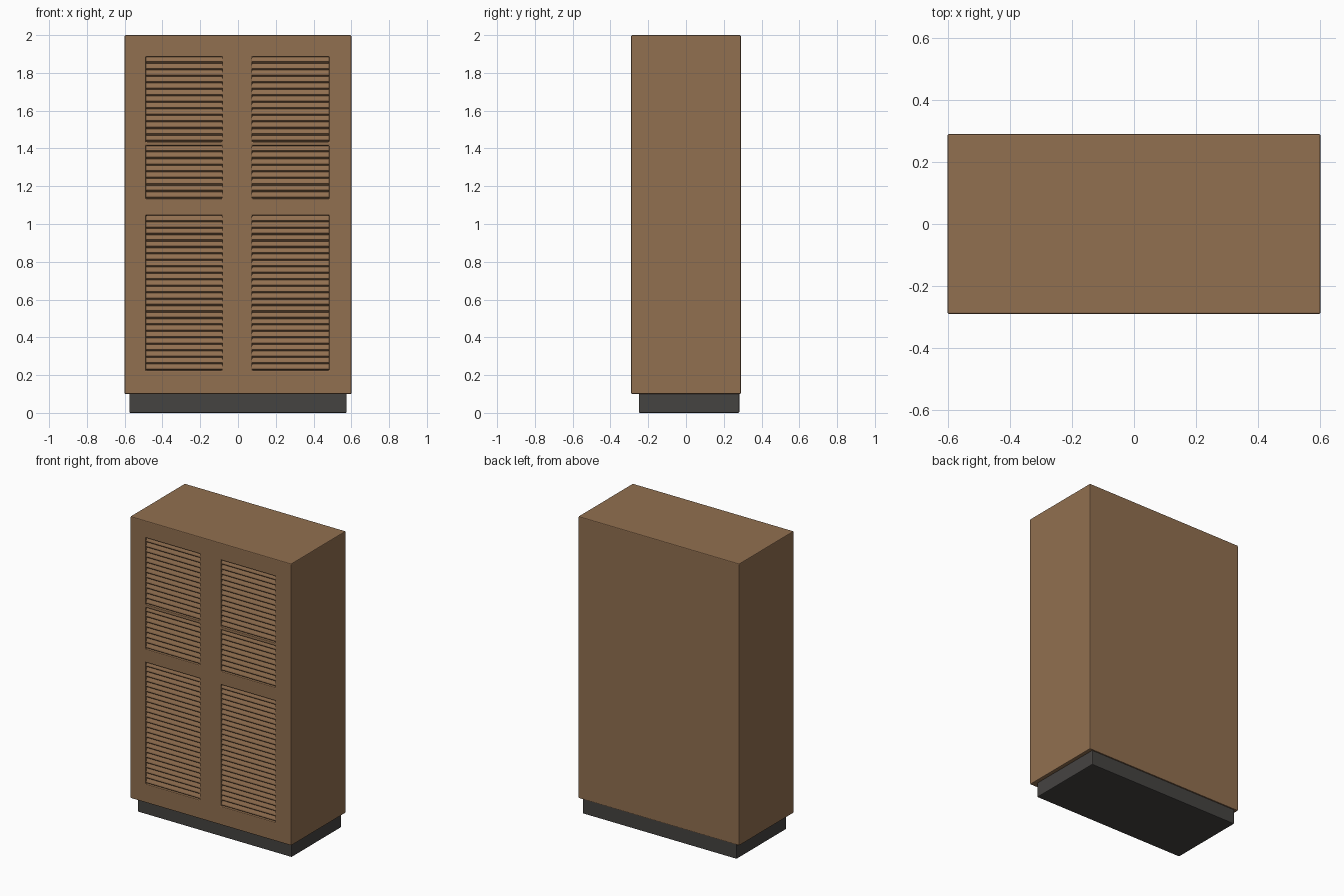
import bpy, bmesh
from mathutils import Vector

cube = bpy.data.objects.get("Cube")
if cube:
    bpy.data.objects.remove(cube, do_unlink=True)

FRONT, BACK = -0.29, 0.29
RECESS = 0.018
COLUMNS = [(-0.487, -0.083), (0.075, 0.482)]
ROWS = [(0.225, 1.045), (1.135, 1.415), (1.435, 1.885)]
PITCH = 0.034


def material(name, colour):
    mat = bpy.data.materials.new(name)
    mat.use_nodes = True
    mat.diffuse_color = colour
    mat.node_tree.nodes["Principled BSDF"].inputs["Base Color"].default_value = colour
    return mat


wood = material("warm brown wood", (0.285, 0.160, 0.080, 1))
dark = material("dark grey plinth", (0.060, 0.056, 0.053, 1))


def finish(name, bm, mat, bevel=0.0):
    bmesh.ops.recalc_face_normals(bm, faces=bm.faces)
    mesh = bpy.data.meshes.new(name)
    bm.to_mesh(mesh)
    bm.free()
    mesh.materials.append(mat)
    obj = bpy.data.objects.new(name, mesh)
    bpy.context.collection.objects.link(obj)
    if bevel:
        mod = obj.modifiers.new("soft edges", "BEVEL")
        mod.width = bevel
        mod.segments = 2
        mod.limit_method = "ANGLE"
    return obj


def box(low, high):
    bm = bmesh.new()
    bmesh.ops.create_cube(bm, size=1)
    low, high = Vector(low), Vector(high)
    bmesh.ops.scale(bm, vec=high - low, verts=bm.verts)
    bmesh.ops.translate(bm, vec=(low + high) / 2, verts=bm.verts)
    return bm


def inside(value, spans):
    return any(a < value < b for a, b in spans)


# Cabinet body: slice the box along the panel edges, then sink the panels
bm = box((-0.6, FRONT, 0.10), (0.6, BACK, 2.0))
for axis, spans in (((1, 0, 0), COLUMNS), ((0, 0, 1), ROWS)):
    for span in spans:
        for edge in span:
            bmesh.ops.bisect_plane(bm, geom=bm.verts[:] + bm.edges[:] + bm.faces[:],
                                   plane_co=Vector(axis) * edge, plane_no=axis)
panels = []
for face in bm.faces:
    c = face.calc_center_median()
    if face.normal.y < -0.9 and inside(c.x, COLUMNS) and inside(c.z, ROWS):
        panels.append(face)
sunk = bmesh.ops.extrude_face_region(bm, geom=panels)
bmesh.ops.delete(bm, geom=panels, context="FACES")
bmesh.ops.translate(bm, vec=(0, RECESS, 0),
                    verts=[v for v in sunk["geom"] if isinstance(v, bmesh.types.BMVert)])
finish("cabinet_body", bm, wood, 0.005)


# Louvred panels: a sawtooth profile swept across each opening
def louvres(name, x0, x1, z0, z1):
    count = round((z1 - z0) / PITCH)
    step = (z1 - z0) / count
    deep, proud = FRONT + RECESS - 0.002, FRONT + 0.006
    profile = []
    for i in range(count):
        z = z0 + i * step
        profile += [(deep, z), (proud, z + step * 0.25), (proud + 0.002, z + step * 0.5)]
    profile.append((deep, z1))
    bm = bmesh.new()
    rows = [[bm.verts.new((x, y, z)) for x in (x0, x1)] for y, z in profile]
    for a, b in zip(rows, rows[1:]):
        bm.faces.new((a[0], a[1], b[1], b[0]))
    obj = finish(name, bm, wood)
    if obj.data.polygons[0].normal.y > 0:
        obj.data.flip_normals()


for side, (x0, x1) in zip(("right", "left"), COLUMNS):
    for level, (z0, z1) in zip(("lower", "middle", "upper"), ROWS):
        louvres(f"{side}_{level}_louvres", x0, x1, z0, z1)

# Recessed plinth
finish("plinth", box((-0.575, -0.25, 0.0), (0.575, 0.282, 0.105)), dark, 0.005)
